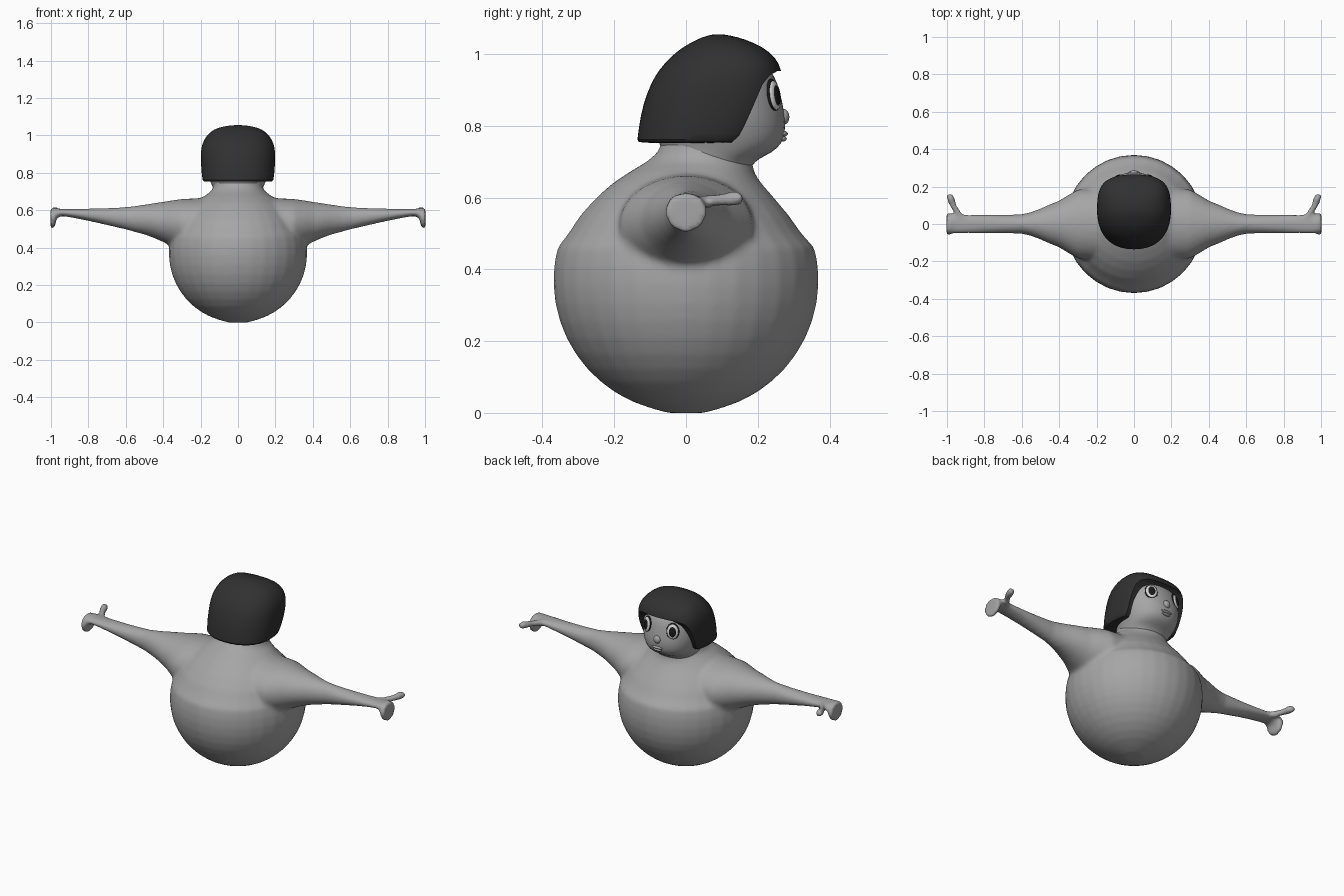
import bpy, bmesh, math
from mathutils import Vector

if "Cube" in bpy.data.objects:
    bpy.data.objects.remove(bpy.data.objects["Cube"])


def material(name, v):
    m = bpy.data.materials.new(name)
    m.diffuse_color = (v, v, v, 1)
    m.use_nodes = True
    m.node_tree.nodes["Principled BSDF"].inputs["Base Color"].default_value = m.diffuse_color
    return m


SKIN = material("grey skin", 0.38)
HAIR = material("black hair", 0.03)
WHITE = material("eye white", 0.7)
BLACK = material("pupil black", 0.01)


def add_loft(bm, rings):
    """Skin a list of equal-length point rings and cap both ends."""
    vs = [[bm.verts.new(p) for p in r] for r in rings]
    n = len(vs[0])
    for a, b in zip(vs, vs[1:]):
        for i in range(n):
            j = (i + 1) % n
            bm.faces.new((a[i], a[j], b[j], b[i]))
    bm.faces.new(vs[0][::-1])
    bm.faces.new(vs[-1])


def flat_ring(z, yb, yf, rx, ef=2.0, eb=2.0, n=32):
    """Horizontal superellipse ring, with its own front and back roundness."""
    out, c, ry = [], (yb + yf) / 2, (yf - yb) / 2
    for i in range(n):
        t = 2 * math.pi * i / n
        cs, sn = math.cos(t), math.sin(t)
        e = 2 / (ef if sn > 0 else eb)
        out.append((rx * math.copysign(abs(cs) ** e, cs),
                    c + ry * math.copysign(abs(sn) ** e, sn), z))
    return out


def arm_ring(s, x, zt, zb, ry, n=32):
    zc, rz = (zt + zb) / 2, (zt - zb) / 2
    return [(s * x, ry * math.cos(2 * math.pi * i / n),
             zc + rz * math.sin(2 * math.pi * i / n)) for i in range(n)]


def finish(name, bm, mat, mods=()):
    bmesh.ops.recalc_face_normals(bm, faces=bm.faces)
    me = bpy.data.meshes.new(name)
    bm.to_mesh(me)
    bm.free()
    ob = bpy.data.objects.new(name, me)
    bpy.context.collection.objects.link(ob)
    me.materials.append(mat)
    for kind, props in mods:
        m = ob.modifiers.new(kind.lower(), kind)
        for k, v in props.items():
            setattr(m, k, v)
    if mods:  # apply the modifiers
        dg = bpy.context.evaluated_depsgraph_get()
        new = bpy.data.meshes.new_from_object(ob.evaluated_get(dg))
        ob.modifiers.clear()
        ob.data = new
        if not new.materials:
            new.materials.append(mat)
    for p in ob.data.polygons:
        p.use_smooth = True
    return ob


def ellipsoid(name, loc, size, mat, rot=(0, 0, 0)):
    bm = bmesh.new()
    bmesh.ops.create_uvsphere(bm, u_segments=24, v_segments=14, radius=1)
    bmesh.ops.scale(bm, vec=size, verts=bm.verts)
    ob = finish(name, bm, mat)
    ob.location, ob.rotation_euler = loc, rot
    return ob


# Body: round belly narrowing to the neck
bm = bmesh.new()
rings = []
for i in range(1, 14):
    a = math.radians(-90 + 8 * i)
    r = 0.37 * math.cos(a)
    rings.append(flat_ring(0.37 + 0.37 * math.sin(a), -r, r, r))
rings[0] = [(x, y, 0.0) for x, y, z in rings[0]]
rings += [flat_ring(*r) for r in [
    (0.50, -0.328, 0.322, 0.335), (0.55, -0.295, 0.287, 0.31), (0.60, -0.25, 0.245, 0.27),
    (0.64, -0.205, 0.21, 0.225), (0.67, -0.16, 0.19, 0.19), (0.70, -0.11, 0.185, 0.145),
    (0.73, -0.075, 0.18, 0.13), (0.76, -0.07, 0.17, 0.13)]]
add_loft(bm, rings)

# Arms with flared flat hands and thumbs
ARM = [(0.12, 0.67, 0.36, 0.20), (0.30, 0.66, 0.385, 0.185), (0.36, 0.652, 0.41, 0.15),
       (0.40, 0.645, 0.43, 0.125), (0.45, 0.638, 0.452, 0.105), (0.50, 0.63, 0.47, 0.083),
       (0.55, 0.623, 0.483, 0.064), (0.60, 0.617, 0.497, 0.052), (0.70, 0.612, 0.52, 0.05),
       (0.80, 0.609, 0.543, 0.05), (0.90, 0.608, 0.563, 0.052), (0.955, 0.608, 0.570, 0.052),
       (0.972, 0.611, 0.55, 0.055), (0.980, 0.615, 0.505, 0.058), (1.002, 0.615, 0.503, 0.058)]
THUMB = [(0.915, 0.03, 0.588, 0.018), (0.945, 0.065, 0.590, 0.020), (0.968, 0.10, 0.594, 0.020),
         (0.980, 0.135, 0.597, 0.023), (0.984, 0.155, 0.598, 0.019), (0.985, 0.163, 0.598, 0.008)]
for s in (1, -1):
    add_loft(bm, [arm_ring(s, *r) for r in ARM])
    add_loft(bm, [[(s * (x + r * math.cos(t * math.pi / 6)), y, z + r * math.sin(t * math.pi / 6))
                   for t in range(12)] for x, y, z, r in THUMB])
finish("body", bm, SKIN, [
    ("REMESH", dict(mode='VOXEL', voxel_size=0.011)),
    ("SMOOTH", dict(factor=0.5, iterations=8))])

# Head: short chin, full cheeks
bm = bmesh.new()
HEAD = [(0.66, -0.05, 0.17, 0.12), (0.69, -0.065, 0.183, 0.128), (0.71, -0.065, 0.205, 0.132),
        (0.725, -0.065, 0.24, 0.137), (0.75, -0.075, 0.268, 0.147), (0.78, -0.085, 0.277, 0.158),
        (0.82, -0.09, 0.278, 0.168), (0.86, -0.09, 0.270, 0.172), (0.90, -0.08, 0.262, 0.172),
        (0.94, -0.06, 0.248, 0.165), (0.98, -0.03, 0.215, 0.14), (1.02, 0.03, 0.15, 0.07)]
add_loft(bm, [flat_ring(*r, 2.2, 2.0) for r in HEAD])
finish("head", bm, SKIN, [("SUBSURF", dict(levels=1))])

# Hair: bob-shaped dome, with the face opening cut out
bm = bmesh.new()
profile = [(0.29, 0.952), (0.255, 0.953), (0.232, 0.940), (0.213, 0.915), (0.198, 0.88),
           (0.183, 0.845), (0.165, 0.805), (0.148, 0.772), (0.125, 0.752), (0.10, 0.74),
           (0.10, 0.70), (0.40, 0.70), (0.40, 0.952)]
add_loft(bm, [[(x, y, z) for y, z in profile] for x in (-0.4, 0.4)])
cutter = finish("face_opening_cutter", bm, HAIR)
cutter.hide_render = True
bm = bmesh.new()
BOB = [(0.752, -0.137, 0.20, 0.187), (0.756, -0.137, 0.205, 0.189), (0.80, -0.132, 0.235, 0.196),
       (0.86, -0.121, 0.262, 0.199), (0.92, -0.098, 0.27, 0.199), (0.955, -0.077, 0.267, 0.192),
       (0.99, -0.046, 0.252, 0.175), (1.02, -0.01, 0.215, 0.148), (1.042, 0.032, 0.165, 0.108),
       (1.053, 0.062, 0.12, 0.05), (1.055, 0.08, 0.10, 0.015)]
add_loft(bm, [flat_ring(*r, 2.8, 2.2) for r in BOB])
hair = finish("hair", bm, HAIR, [
    ("SUBSURF", dict(levels=1)),
    ("BOOLEAN", dict(object=cutter, operation='DIFFERENCE', solver='EXACT'))])
bpy.data.objects.remove(cutter)
bpy.ops.object.select_all(action='DESELECT')
hair.select_set(True)
bpy.context.view_layer.objects.active = hair
bpy.ops.object.shade_smooth_by_angle(angle=math.radians(35))

# Eyes: dark rim, white and pupil stacked along the face direction
for s, side in ((1, "right"), (-1, "left")):
    ang = -s * math.radians(26)
    base = Vector((s * 0.083, 0.243, 0.885))
    out = Vector((-math.sin(ang), math.cos(ang), 0))
    tilt = (math.radians(8), 0, ang)
    for part, off, size, mat in (("rim", 0.0, (0.036, 0.010, 0.047), BLACK),
                                 ("white", 0.005, (0.031, 0.010, 0.041), WHITE),
                                 ("pupil", 0.010, (0.021, 0.008, 0.030), BLACK)):
        ellipsoid(f"{side}_eye_{part}", base + out * off, size, mat, tilt)

# Nose and lips
ellipsoid("nose", (0, 0.272, 0.825), (0.022, 0.016, 0.022), SKIN)
ellipsoid("upper_lip", (0, 0.271, 0.778), (0.035, 0.013, 0.008), SKIN)
ellipsoid("lower_lip", (0, 0.268, 0.764), (0.028, 0.013, 0.008), SKIN)
